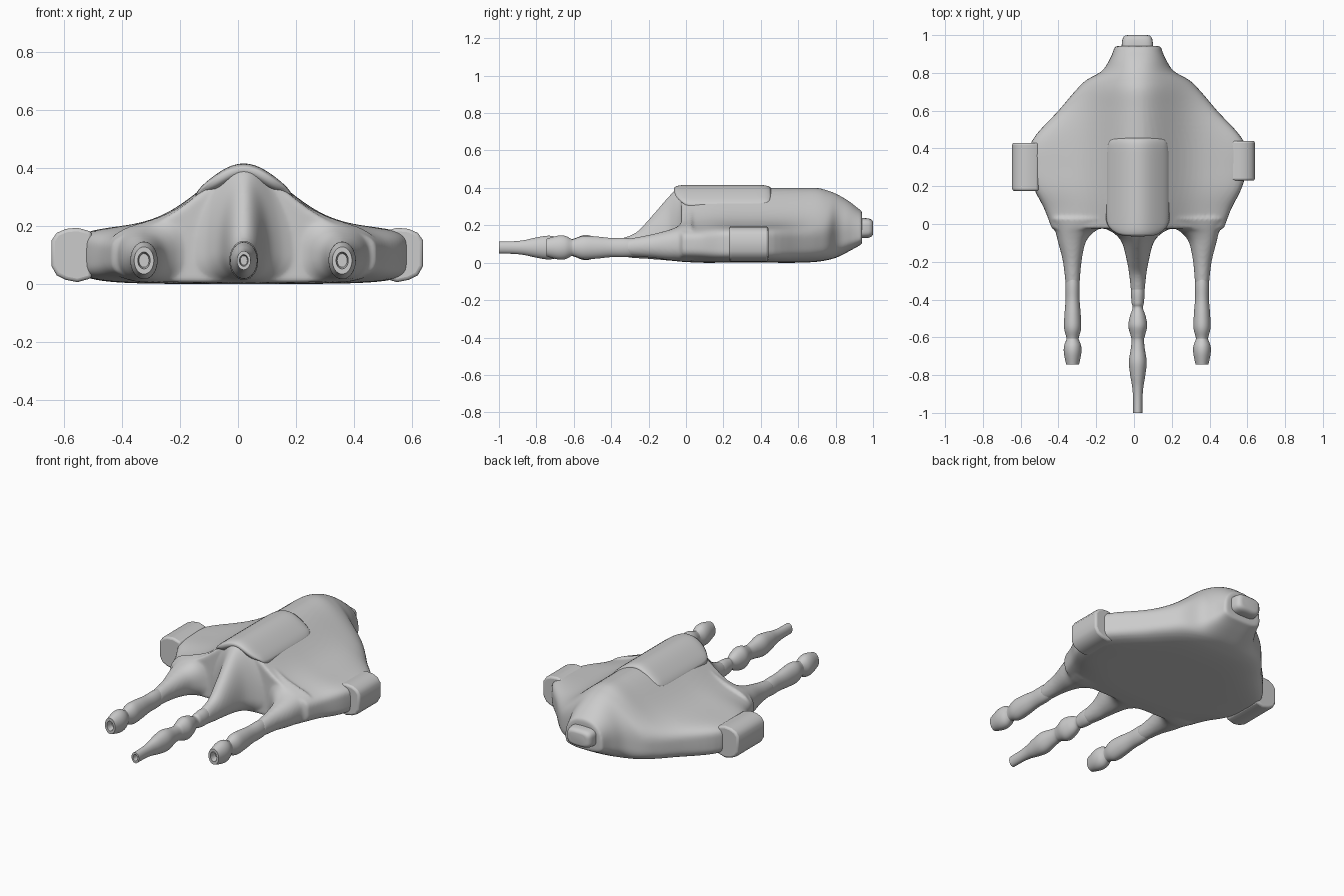
import bpy, bmesh, math

if "Cube" in bpy.data.objects:
    bpy.data.objects.remove(bpy.data.objects["Cube"])

CX = 0.02      # centre line of the craft
N = 96


def hump(x, low, peak):
    return low + (peak - low) * math.exp(-((x - CX) / 0.22) ** 2)


def spline(keys, steps=5):
    """Catmull-Rom through rows of numbers."""
    out = []
    for i in range(len(keys) - 1):
        p0, p1, p2 = keys[max(i - 1, 0)], keys[i], keys[i + 1]
        p3 = keys[min(i + 2, len(keys) - 1)]
        for s in range(steps):
            t = s / steps
            out.append([0.5 * (2 * b + (c - a) * t + (2 * a - 5 * b + 4 * c - d) * t * t
                               + (3 * b - a - 3 * c + d) * t ** 3)
                        for a, b, c, d in zip(p0, p1, p2, p3)])
    return out + [list(keys[-1])]


def loft(bm, rows):
    """Rows: y, x centre, half width, bottom, shoulder z, peak z, roundness power."""
    rings = []
    for y, cx, hw, zb, low, peak, n in rows:
        mid = (zb + low) / 2
        ring = []
        for k in range(N):
            a = 2 * math.pi * k / N
            u = math.cos(a)
            v = max(0, 1 - abs(u) ** n) ** (1 / n)
            x = cx + hw * u
            z = mid + (hump(x, low, peak) - mid) * v if math.sin(a) >= 0 else mid - (mid - zb) * v
            ring.append(bm.verts.new((x, y, z)))
        rings.append(ring)
    for r, s in zip(rings, rings[1:]):
        for k in range(N):
            bm.faces.new((r[k], r[(k + 1) % N], s[(k + 1) % N], s[k]))
    bm.faces.new(rings[0])
    bm.faces.new(rings[-1])


def finish(name, bm, angle=40):
    bmesh.ops.recalc_face_normals(bm, faces=bm.faces)
    me = bpy.data.meshes.new(name)
    bm.to_mesh(me)
    bm.free()
    ob = bpy.data.objects.new(name, me)
    bpy.context.collection.objects.link(ob)
    bpy.ops.object.select_all(action='DESELECT')
    ob.select_set(True)
    bpy.context.view_layer.objects.active = ob
    bpy.ops.object.shade_smooth_by_angle(angle=math.radians(angle))
    return ob


# hull: wide body plus three blended prong roots, fused into one skin
bm = bmesh.new()
body = [(-0.025, .455, .005, .19, .39, 4), (0.08, .495, .0, .195, .40, 4), (0.19, .55, .0, .2, .40, 5),
        (0.30, .575, .0, .2, .40, 5), (0.44, .56, .0, .2, .40, 5), (0.60, .42, .0, .2, .40, 4),
        (0.70, .335, .005, .2, .40, 3.6), (0.76, .275, .015, .2, .385, 3.3), (0.81, .19, .03, .2, .365, 3),
        (0.87, .15, .06, .2, .33, 3), (0.915, .13, .085, .19, .295, 3), (0.942, .122, .1, .18, .275, 3)]
loft(bm, spline([(r[0], CX) + r[1:] for r in body]))

root = [(0.03, .25, .005, .2, .40, 2.5), (-0.02, .18, .005, .19, .40, 2.4), (-0.05, .125, .008, .2, .395, 2.2),
        (-0.10, .083, .012, .2, .345, 2), (-0.20, .057, .02, .17, .23, 2), (-0.27, .045, .024, .14, .16, 2),
        (-0.36, .036, .034, .126, .126, 2)]
loft(bm, spline([(r[0], CX) + r[1:] for r in root]))

side_root = [(0.03, .30, .185, .005, .2, .4, 3), (-0.02, .335, .125, .005, .19, .34, 2.6),
             (-0.05, .352, .096, .01, .185, .24, 2.4), (-0.10, .364, .072, .015, .172, .18, 2.2),
             (-0.20, .362, .049, .028, .148, .148, 2), (-0.32, .36, .037, .036, .127, .127, 2)]
for mirror in (False, True):
    loft(bm, spline([(r[0], 2 * CX - .005 - r[1] if mirror else r[1]) + r[2:] for r in side_root]))
hull = finish("hull", bm)
m = hull.modifiers.new("fuse", 'REMESH')
m.mode, m.voxel_size, m.use_smooth_shade = 'VOXEL', 0.009, True
m = hull.modifiers.new("relax", 'SMOOTH')
m.factor, m.iterations = 0.5, 6


# prong barrels with hollow muzzles
def barrel(name, cx, keys, ratio):
    bm = bmesh.new()
    rows = spline([(y, r) for y, r in keys])
    y, r = rows[-1]
    rows += [[y, r * .62], [y + .04, r * .5]]
    loft(bm, [(y, cx, r, .081 - r * ratio, .081 + r * ratio, .081 + r * ratio, 2) for y, r in rows])
    finish(name, bm)


barrel("centre_barrel", CX, [(-.28, .03), (-.36, .036), (-.41, .033), (-.425, .031), (-.445, .027), (-.49, .042),
                             (-.54, .05), (-.59, .038), (-.615, .033), (-.66, .037), (-.73, .047), (-.80, .04),
                             (-.86, .03), (-.92, .025), (-1.0, .024)], 1.35)
side = [(-.24, .03), (-.32, .037), (-.40, .037), (-.48, .043), (-.55, .045), (-.60, .033), (-.612, .033),
        (-.645, .045), (-.685, .046), (-.745, .034)]
barrel("right_barrel", .36, side, 1.38)
barrel("left_barrel", -.325, side, 1.38)


# wing tip pads: chamfered profile extruded along y
def tip(name, sign, x_end, y0, y1):
    prof = [(-.14, .02), (-.09, .006), (-.05, .014), (-.018, .03), (0, .062), (0, .15),
            (-.018, .176), (-.05, .19), (-.09, .194), (-.14, .18)]
    bm = bmesh.new()
    f = bm.faces.new([bm.verts.new((sign * (x_end + dx), y0, z)) for dx, z in prof])
    ext = bmesh.ops.extrude_face_region(bm, geom=[f])
    bmesh.ops.translate(bm, vec=(0, y1 - y0, 0), verts=[g for g in ext['geom'] if isinstance(g, bmesh.types.BMVert)])
    ob = finish(name, bm)
    b = ob.modifiers.new("bevel", 'BEVEL')
    b.width, b.segments, b.angle_limit = .012, 3, math.radians(50)


tip("right_wing_tip", 1, .64, .23, .44)
tip("left_wing_tip", -1, .645, .175, .43)

# canopy: curved panel over the hump with rounded corners
bm = bmesh.new()
bmesh.ops.create_grid(bm, x_segments=32, y_segments=40, size=1)
for v in bm.verts:
    u, w = v.co.x, v.co.y
    x = CX + .17 * u * (1 - .13 * abs(w) ** 10)
    front = .17 * abs(u) ** 4 if w < 0 else .07 * u ** 10 - .03 * u ** 4
    y = .195 + .26 * w * (1 - front)
    v.co = (x, y, hump(x, .2, .416) - .016 * max(u ** 14, w ** 14))
canopy = finish("canopy", bm, 60)
s = canopy.modifiers.new("thickness", 'SOLIDIFY')
s.thickness, s.offset = .04, -1

# rear exhaust stub
bm = bmesh.new()
loft(bm, [(y, .018, hw, .185 - hz, .185 + hz, .185 + hz, 3.5) for y, hw, hz in
          [(.90, .085, .054), (.95, .083, .054), (.975, .08, .052), (.99, .074, .047), (.998, .064, .038), (1.0, .05, .03)]])
finish("exhaust", bm)
